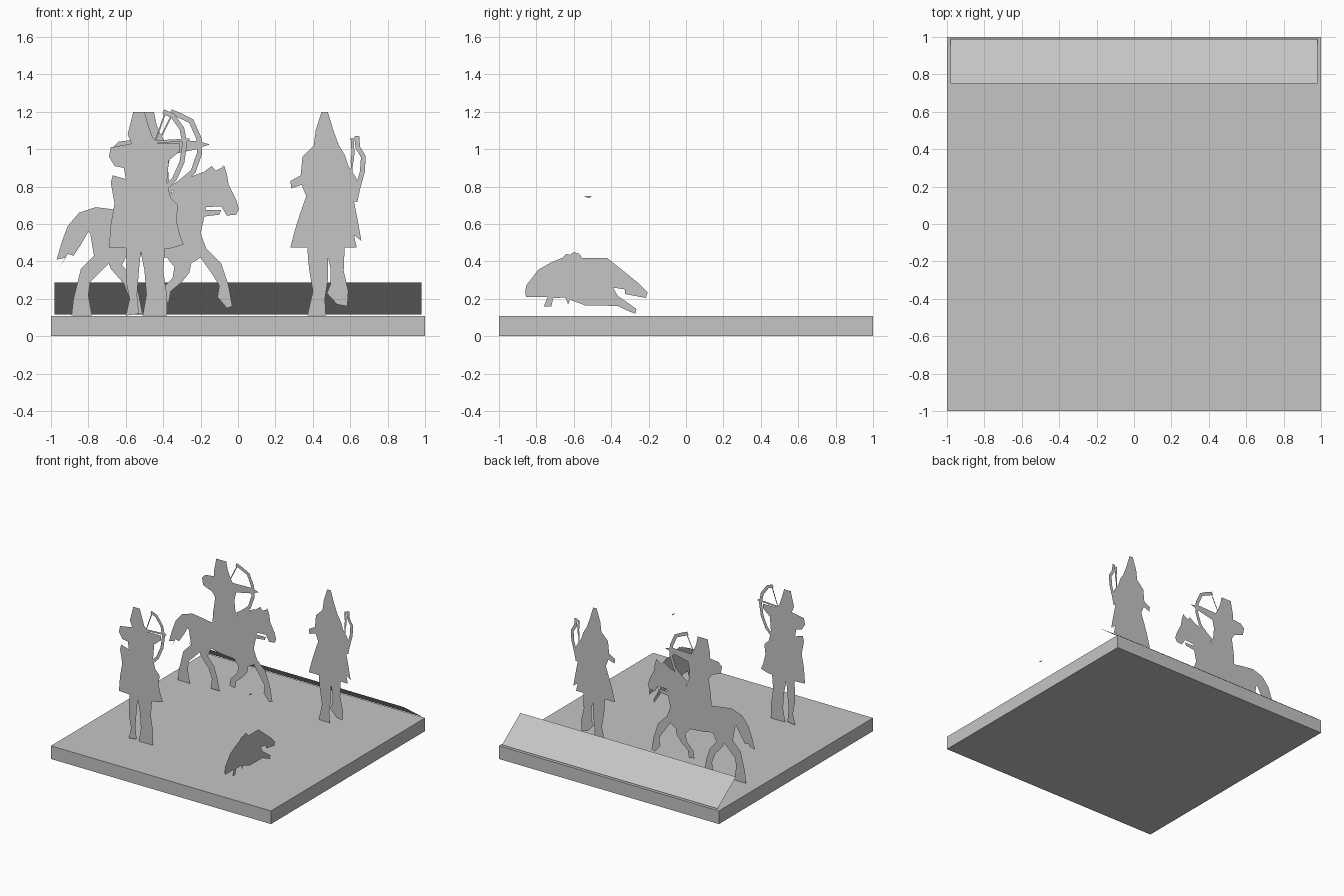
import bpy, bmesh, math
from mathutils import Vector
from mathutils.geometry import delaunay_2d_cdt

grey = bpy.data.materials.new("grey")
grey.diffuse_color = (0.56, 0.56, 0.56, 1)


def finish(name, bm):
    me = bpy.data.meshes.new(name)
    bm.to_mesh(me)
    bm.free()
    me.materials.append(grey)
    ob = bpy.data.objects.new(name, me)
    bpy.context.collection.objects.link(ob)
    return ob


def outline(*flat):
    """Outline in hundredths of a unit -> list of 2D points."""
    return [Vector((flat[i] / 100, flat[i + 1] / 100)) for i in range(0, len(flat), 2)]


def stroke(points, width):
    """Thin band along a path."""
    left, right = [], []
    for i, p in enumerate(points):
        d = points[min(i + 1, len(points) - 1)] - points[max(i - 1, 0)]
        n = Vector((-d.y, d.x)).normalized() * width / 2
        left.append(p + n)
        right.append(p - n)
    return left + right[::-1]


def inside(p, poly):
    hit = False
    for a, b in zip(poly, poly[1:] + poly[:1]):
        if (a.y > p.y) != (b.y > p.y):
            if p.x < a.x + (p.y - a.y) * (b.x - a.x) / (b.y - a.y):
                hit = not hit
    return hit


def cutout(name, polys, place):
    """Flat union of outlines, stood up in the scene by place(u, v)."""
    pts, edges = [], []
    for poly in polys:
        s, n = len(pts), len(poly)
        pts += poly
        edges += [(s + i, s + (i + 1) % n) for i in range(n)]
    out = delaunay_2d_cdt(pts, edges, [], 0, 1e-5)
    co, faces = out[0], out[2]
    bm = bmesh.new()
    verts = [bm.verts.new(place(c.x, c.y)) for c in co]
    for f in faces:
        mid = sum((co[i] for i in f), Vector((0, 0))) / len(f)
        if any(inside(mid, p) for p in polys):
            bm.faces.new([verts[i] for i in f])
    bmesh.ops.delete(bm, geom=[v for v in bm.verts if not v.link_faces], context='VERTS')
    return finish(name, bm)


def facing_front(y):
    return lambda u, v: (u, y, v)


def facing_side(x):
    return lambda u, v: (x, u, v)


# base slab
TOP = 0.108
bm = bmesh.new()
bmesh.ops.create_cube(bm, size=1)
for v in bm.verts:
    v.co = (v.co.x * 2, v.co.y * 2, (v.co.z + 0.5) * TOP)
finish("base", bm)

# leaning panel along the back edge
bm = bmesh.new()
bm.faces.new([bm.verts.new(c) for c in
              ((0.98, 0.99, 0.117), (-0.98, 0.99, 0.117), (-0.98, 0.75, 0.288), (0.98, 0.75, 0.288))])
finish("back_panel", bm)

# mounted archer: horse, rider, bow, string and arrow
horse = outline(
    -96, 36, -92, 42, -97, 41, -94, 51, -91, 59, -85, 66, -76, 69, -68, 68, -55, 66, -45, 68,
    -36, 74, -34, 79, -26, 85, -18, 88, -14, 91, -12, 88.5, -9, 90, -7.5, 91.5, -6, 87, -5, 81,
    -1, 73, 0.5, 68, -1, 65, -6, 64.5, -9, 69.5, -17, 69, -17.5, 67.5, -9, 67.5, -10, 65, -18, 64,
    -20, 55, -17, 47, -9, 39, -5, 27, -3, 16, -6, 15, -11, 21, -10, 27, -13, 32, -20, 42,
    -25, 39, -26, 34, -30, 29, -36, 24, -37, 18, -42, 19, -41, 25, -35, 31, -34, 37, -38, 42,
    -50, 43, -60, 45, -70, 40, -76, 48, -77, 53, -80, 56, -84, 49, -88, 43, -91, 44)
hind_near = outline(-79, 55, -77, 43, -84, 36, -86, 28, -88, 20, -89, 11, -78, 11, -80, 22,
                    -79, 29, -69, 39, -62, 46, -66, 58)
hind_far = outline(-72, 46, -68, 36, -61, 28, -58, 20, -59, 12, -51, 12, -53, 22, -56, 31,
                   -62, 38, -58, 46)
rider = outline(
    -54, 120, -45, 120, -43.5, 113, -41, 107, -39, 104, -22, 104.5, -22, 100, -36, 97, -38, 88,
    -35, 75, -36, 58, -58, 58, -57, 75, -55, 88, -58, 92, -66, 95, -67, 101, -64, 104, -56, 105, -56, 110)
rider_bow = stroke(outline(-36, 120, -31, 118, -25, 115, -21, 106, -20.5, 98, -24, 88, -31, 82, -39, 77), 0.028)
rider_string = stroke(outline(-35, 119, -41, 107, -38, 92, -37, 78), 0.008)
rider_arrow = stroke(outline(-42, 102, -18, 102.5), 0.012)
arrow_head = outline(-20, 104, -15, 102.5, -20, 101)
cutout("mounted_archer", [horse, hind_near, hind_far, rider, rider_bow, rider_string,
                          rider_arrow, arrow_head], facing_front(0.49))

# standing archer drawing a bow
archer = outline(
    -56, 120, -50, 120, -48, 113, -46, 107, -43, 103, -31, 103, -31, 99, -37, 94, -38, 82,
    -36, 74, -32, 70, -33, 62, -31, 54, -29, 49, -36, 47, -39, 47, -40, 35, -38, 22, -38, 11,
    -51, 11, -49, 22, -50, 35, -52, 45, -53, 35, -54, 22, -53, 12, -60, 11, -58, 20, -60, 30,
    -59.5, 47, -69, 47.5, -68, 60, -66, 71, -68, 82, -67, 86, -60, 84, -61, 90, -66, 91,
    -69, 96, -68, 101, -62, 102, -57, 103, -59, 108)
archer_bow = stroke(outline(-40, 120, -35, 118, -30, 111, -28.5, 103, -30, 93, -34, 84, -40, 78), 0.026)
archer_string = stroke(outline(-39, 119, -44, 105, -39, 79), 0.008)
archer_arrow = stroke(outline(-44, 104, -26, 105), 0.014)
cutout("drawing_archer", [archer, archer_bow, archer_string, archer_arrow], facing_front(-0.56))

# standing archer carrying a bow
walker = outline(
    44.7, 120, 48, 120, 51, 110, 54, 102, 57, 97, 59, 91, 63, 85, 64.5, 80, 62, 72, 64, 62,
    66, 51, 62, 54, 63.5, 47.5, 57, 47.5, 56.5, 35, 59, 24, 58.5, 16, 53, 17, 47.5, 23,
    49.5, 28, 49.5, 36, 48, 43, 48, 30, 46.5, 20, 47, 11, 37, 11, 40, 24, 38, 36, 37, 47.5,
    28, 47.5, 30.5, 57, 33, 65, 36.5, 75, 34, 81, 28.5, 79, 28, 83, 33.5, 86, 34.5, 96, 40.5, 102, 41.5, 110)
walker_bow = stroke(outline(63.5, 107, 64, 101, 67, 96, 66.5, 88, 64, 79, 62.5, 72), 0.026)
walker_quiver = stroke(outline(61, 106, 61.5, 98, 61, 93), 0.016)
walker_string = stroke(outline(61, 94, 60.5, 84), 0.01)
cutout("walking_archer", [walker, walker_bow, walker_quiver, walker_string], facing_front(0.52))

# boar lying crosswise, and the small chip floating above it
boar = outline(
    -86, 23, -85.5, 27, -79, 35.5, -72, 39.5, -66, 42, -64, 44, -62, 43.5, -60, 45, -57, 44,
    -55.5, 41.7, -42, 41.7, -33, 34.5, -25, 28, -20.5, 23.5, -21.5, 20.5, -32.5, 22.5,
    -32.5, 25, -39, 26, -36.5, 21.5, -32, 18.5, -26.5, 14.5, -27, 12, -31, 13.5, -36.5, 16.2,
    -54, 16.5, -62, 19.5, -63, 17, -64.5, 20.8, -71, 20.3, -72, 16, -76, 16, -74, 20.9, -85.5, 21)
cutout("boar", [boar], facing_side(0.48))
cutout("floating_chip", [outline(-54.5, 75, -50.5, 75, -51.5, 73.8, -53, 74.2)], facing_side(0.48))
